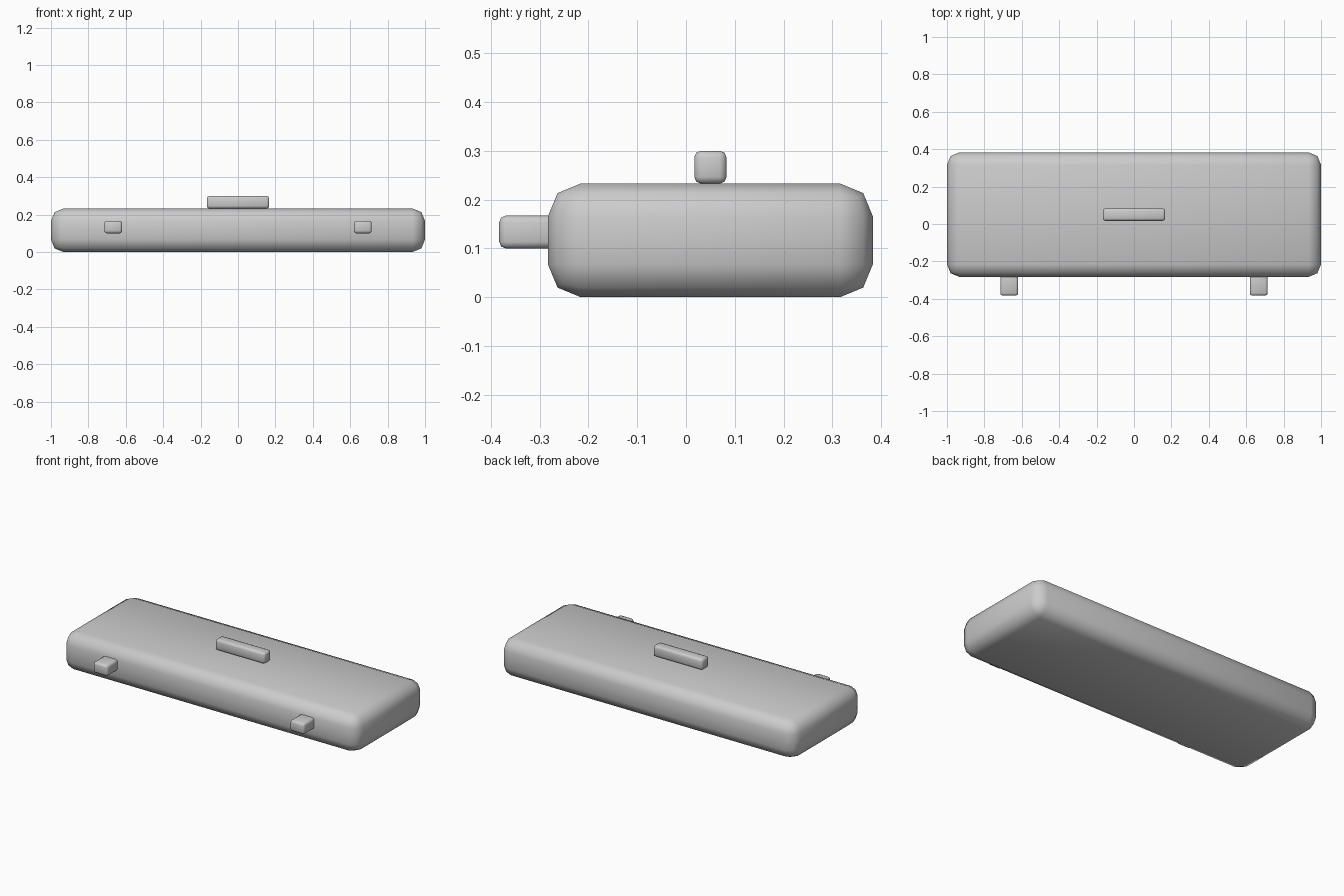
import bpy, math

if "Cube" in bpy.data.objects:
    bpy.data.objects.remove(bpy.data.objects["Cube"])

grey = bpy.data.materials.new("plain grey")
grey.diffuse_color = (0.6, 0.6, 0.6, 1)
grey.use_nodes = True
grey.node_tree.nodes["Principled BSDF"].inputs["Base Color"].default_value = grey.diffuse_color


def rounded_box(name, lo, hi, radius):
    """Box between two corners, with rounded edges."""
    bpy.ops.mesh.primitive_cube_add(size=1, location=[(a + b) / 2 for a, b in zip(lo, hi)])
    ob = bpy.context.object
    ob.name = name
    ob.scale = [b - a for a, b in zip(lo, hi)]
    bpy.ops.object.transform_apply(location=False, rotation=False, scale=True)
    bevel = ob.modifiers.new("round edges", 'BEVEL')
    bevel.width = radius
    bevel.segments = 2
    bpy.ops.object.modifier_apply(modifier=bevel.name)
    bpy.ops.object.shade_smooth_by_angle(angle=math.radians(50))
    ob.data.materials.append(grey)
    return ob


# Case body
rounded_box("case_body", (-1, -0.283, 0), (1, 0.383, 0.233), 0.067)

# Handle on the lid
rounded_box("handle", (-0.167, 0.017, 0.233), (0.167, 0.083, 0.3), 0.0133)

# Front latches, sunk into the body
for side, label in ((-1, "left"), (1, "right")):
    x = side * 0.667
    rounded_box("latch_" + label, (x - 0.048, -0.383, 0.1), (x + 0.048, -0.25, 0.167), 0.0133)
